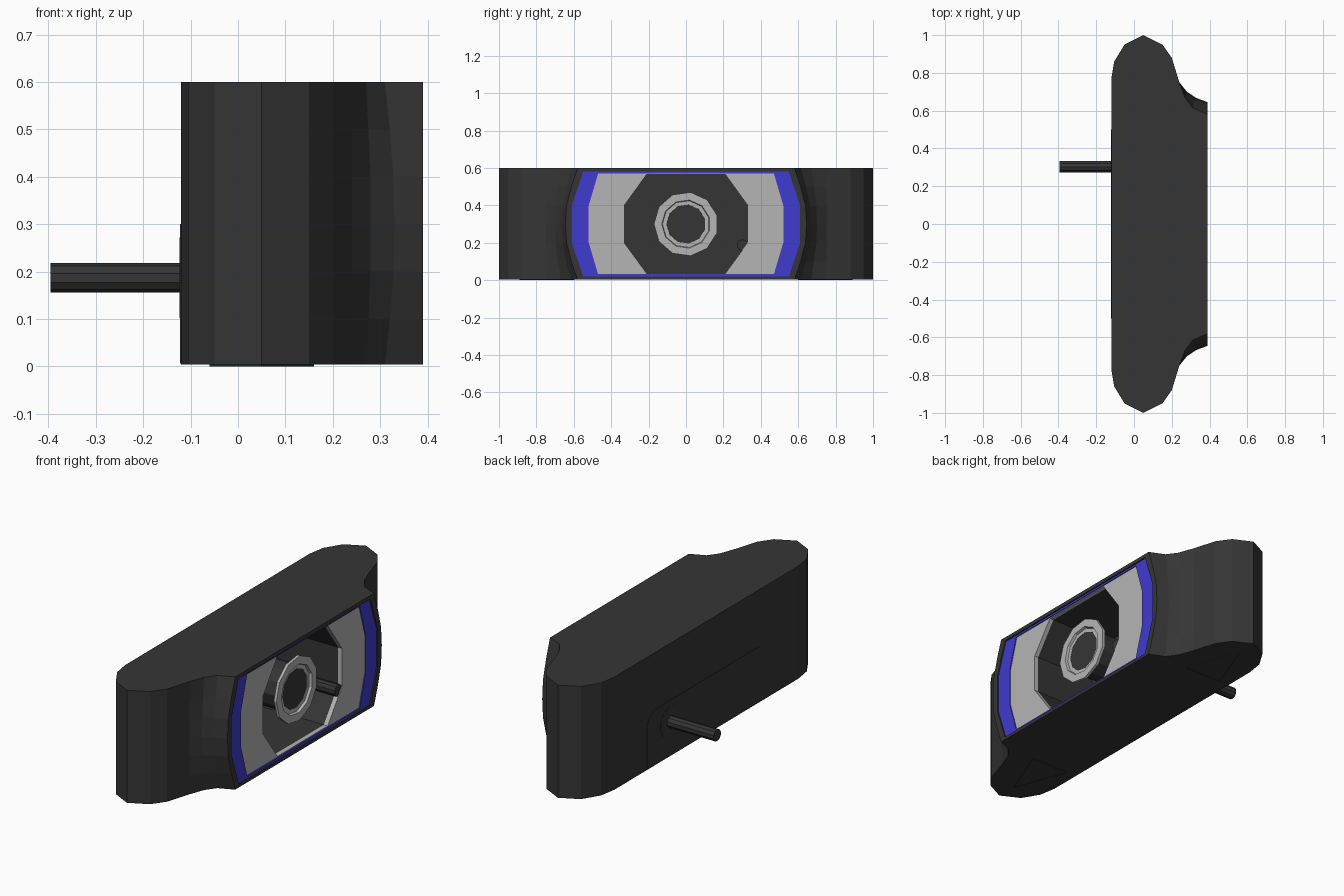
import bpy, bmesh, math

old = bpy.data.objects.get("Cube")
if old:
    bpy.data.objects.remove(old, do_unlink=True)


def material(name, rgb):
    m = bpy.data.materials.new(name)
    m.use_nodes = True
    m.diffuse_color = (*rgb, 1)
    m.node_tree.nodes["Principled BSDF"].inputs["Base Color"].default_value = (*rgb, 1)
    return m


charcoal = material("charcoal", (0.036, 0.036, 0.036))
blue = material("blue", (0.05, 0.045, 0.62))
silver = material("silver", (0.46, 0.46, 0.46))


def loft(name, loops, mat, caps=True, closed=False):
    """Join equal-length loops of points with quads."""
    bm = bmesh.new()
    rows = [[bm.verts.new(p) for p in loop] for loop in loops]
    pairs = list(zip(rows, rows[1:]))
    if closed:
        pairs.append((rows[-1], rows[0]))
    for a, b in pairs:
        for i in range(len(a)):
            j = (i + 1) % len(a)
            bm.faces.new((a[i], a[j], b[j], b[i]))
    if caps and not closed:
        bm.faces.new(rows[0])
        bm.faces.new(rows[-1])
    bmesh.ops.recalc_face_normals(bm, faces=bm.faces)
    mesh = bpy.data.meshes.new(name)
    bm.to_mesh(mesh)
    bm.free()
    mesh.materials.append(mat)
    ob = bpy.data.objects.new(name, mesh)
    bpy.context.collection.objects.link(ob)
    return ob


def window(end, side, low, high):
    """Eight-sided outline in y and z, wider at mid height."""
    right = [(end, low), (side, 0.2), (side, 0.4), (end, high)]
    return right + [(-y, z) for y, z in reversed(right)]


def at_x(outline, x):
    return [(x, y, z) for y, z in outline]


def prism(name, outline, x0, x1, mat):
    return loft(name, [at_x(outline, x0), at_x(outline, x1)], mat)


def ring(name, outer, inner, x0, x1, mat):
    loops = [at_x(outer, x0), at_x(outer, x1), at_x(inner, x1), at_x(inner, x0)]
    return loft(name, loops, mat, closed=True)


def lathe(name, profile, y, z, sides, mat):
    """Turn (x, radius) pairs about a line parallel to x."""
    turn = [2 * math.pi * (i + 0.5) / sides for i in range(sides)]
    loops = [[(x, y + r * math.cos(t), z + r * math.sin(t)) for t in turn]
             for x, r in profile]
    return loft(name, loops, mat)


# Body: rounded ends and a flared neck that bulges at mid height
end_curve = [(-0.12, 0.77), (-0.105, 0.86), (-0.05, 0.95), (0.05, 1.0),
             (0.15, 0.95), (0.2, 0.88), (0.24, 0.75)]
neck_edge = [(0.27, 0.67), (0.31, 0.615), (0.39, 0.58)]
neck_mid = [(0.28, 0.70), (0.33, 0.667), (0.39, 0.645)]


def body_loop(z, bulge):
    neck = [(a[0] + (b[0] - a[0]) * bulge, a[1] + (b[1] - a[1]) * bulge)
            for a, b in zip(neck_edge, neck_mid)]
    half = end_curve + neck
    return [(x, y, z) for x, y in half] + [(x, -y, z) for x, y in reversed(half)]


levels = [(0.004, 0), (0.1, 0.5), (0.2, 0.9), (0.3, 1), (0.4, 0.9), (0.5, 0.5), (0.6, 0)]
body = loft("body", [body_loop(z, k) for z, k in levels], charcoal)

# Front recess and deep chamber
blue_outer = window(0.55, 0.61, 0.02, 0.58)
panel_outer = window(0.47, 0.52, 0.032, 0.57)
opening = window(0.21, 0.33, 0.036, 0.566)
for name, outline, depth in (("recess_cutter", blue_outer, 0.355),
                             ("chamber_cutter", opening, 0.0)):
    cutter = prism(name, outline, depth, 0.5, charcoal)
    cutter.hide_render = True
    cutter.hide_viewport = True
    cut = body.modifiers.new(name, "BOOLEAN")
    cut.operation = "DIFFERENCE"
    cut.solver = "EXACT"
    cut.object = cutter

# Front trim
ring("blue_frame", blue_outer, panel_outer, 0.354, 0.383, blue)
ring("silver_panel", panel_outer, opening, 0.354, 0.378, silver)

# Lens: stepped rings sinking to a dark centre
steps = [(0.33, 0.12), (0.33, 0.172), (0.345, 0.172)]
for i, r in enumerate((0.13, 0.105, 0.08, 0.058)):
    x = 0.345 - 0.013 * i
    steps += [(x, r), (x - 0.013, r - 0.004)]
steps.append((0.293, 0.034))
lathe("lens_rings", steps, 0, 0.3, 11, silver)
lathe("lens_centre", [(0.29, 0.034), (0.296, 0.034)], 0, 0.3, 11, charcoal)
lathe("lens_barrel", [(-0.01, 0.12), (0.331, 0.12)], 0, 0.3, 11, charcoal)

# Cable running through the back into the chamber
lathe("cable", [(-0.395, 0.031), (0.375, 0.031)], 0.303, 0.187, 10, charcoal)
lathe("cable_collar", [(-0.123, 0.085), (-0.11, 0.085)], 0.303, 0.187, 14, charcoal)

# Back cover: arch with rounded upper corners
corner = [math.radians(a) for a in range(0, 91, 18)]
arch = [(0.5, 0.006)] + [(0.42 + 0.08 * math.cos(a), 0.22 + 0.08 * math.sin(a)) for a in corner]
arch += [(-y, z) for y, z in reversed(arch)]
prism("back_cover", arch, -0.122, -0.11, charcoal)

# Triangular feet
for side, label in ((1, "back"), (-1, "front")):
    tri = [(-0.06, 0.6), (0.16, 0.6), (0.05, 0.89)]
    loft(label + "_foot", [[(x, y * side, z) for x, y in tri] for z in (0, 0.006)], charcoal)
